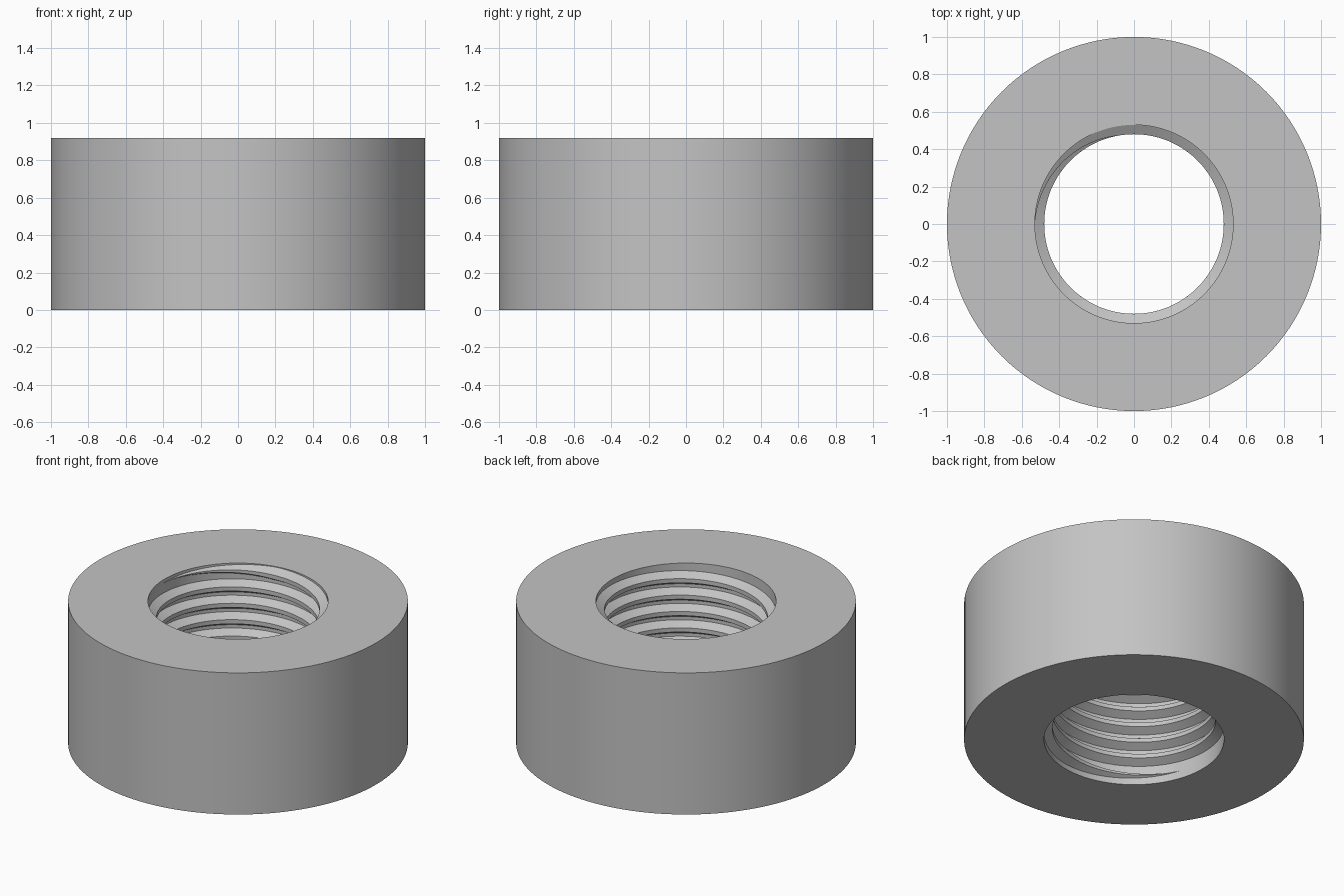
import bpy
import bmesh
from math import sin, cos, radians, pi

cube = bpy.data.objects.get("Cube")
if cube:
    bpy.data.objects.remove(cube)

HEIGHT, OUTER, BORE, CREST = 0.92, 1.0, 0.53, 0.48
PITCH, CREST_HALF, ROOT_HALF = 0.1065, 0.0135, 0.0425
SEGMENTS = 128

steel = bpy.data.materials.new("plain grey")
steel.use_nodes = True
GREY = (0.55, 0.55, 0.55, 1)
steel.diffuse_color = GREY
steel.node_tree.nodes["Principled BSDF"].inputs["Base Color"].default_value = GREY


def polar(radius, angle, z):
    return (radius * cos(angle), radius * sin(angle), z)


def loft(bm, sections, closed):
    """Skin a row of closed cross-sections with quads."""
    rings = [[bm.verts.new(p) for p in s] for s in sections]
    pairs = list(zip(rings, rings[1:]))
    if closed:
        pairs.append((rings[-1], rings[0]))
    for a, b in pairs:
        for i in range(len(a)):
            j = (i + 1) % len(a)
            bm.faces.new((a[i], b[i], b[j], a[j]))
    if not closed:
        bm.faces.new(rings[0])
        bm.faces.new(rings[-1])


def finish(bm, name):
    bmesh.ops.recalc_face_normals(bm, faces=bm.faces)
    mesh = bpy.data.meshes.new(name)
    bm.to_mesh(mesh)
    bm.free()
    obj = bpy.data.objects.new(name, mesh)
    mesh.materials.append(steel)
    bpy.context.collection.objects.link(obj)
    bpy.ops.object.select_all(action="DESELECT")
    obj.select_set(True)
    bpy.context.view_layer.objects.active = obj
    bpy.ops.object.shade_smooth_by_angle(angle=radians(25))
    return obj


# Ring body: rectangular section turned about z
body = bmesh.new()
section = [(BORE, 0), (OUTER, 0), (OUTER, HEIGHT), (BORE, HEIGHT)]
turns = [2 * pi * i / SEGMENTS for i in range(SEGMENTS)]
loft(body, [[polar(r, a, z) for r, z in section] for a in turns], True)
finish(body, "ring_body")

# Internal thread: right-handed helix whose ridge fades out at both ends
START, FULL, FADE = 280, 7.5 * 360, 80
START_Z = 0.075
STEPS = 1016
thread = bmesh.new()
sections = []
for i in range(STEPS + 1):
    t = -FADE + (FULL + 2 * FADE) * i / STEPS
    overrun = max(-t, t - FULL, 0)
    size = max(1 - overrun / FADE, 0.01)
    z = START_Z + PITCH * t / 360
    crest = BORE - (BORE - CREST) * size
    profile = [(BORE + 0.004, -ROOT_HALF), (BORE, -ROOT_HALF), (crest, -CREST_HALF),
               (crest, CREST_HALF), (BORE, ROOT_HALF), (BORE + 0.004, ROOT_HALF)]
    angle = radians(START + t)
    sections.append([polar(r, angle, z + dz * size) for r, dz in profile])
loft(thread, sections, False)
finish(thread, "internal_thread")
